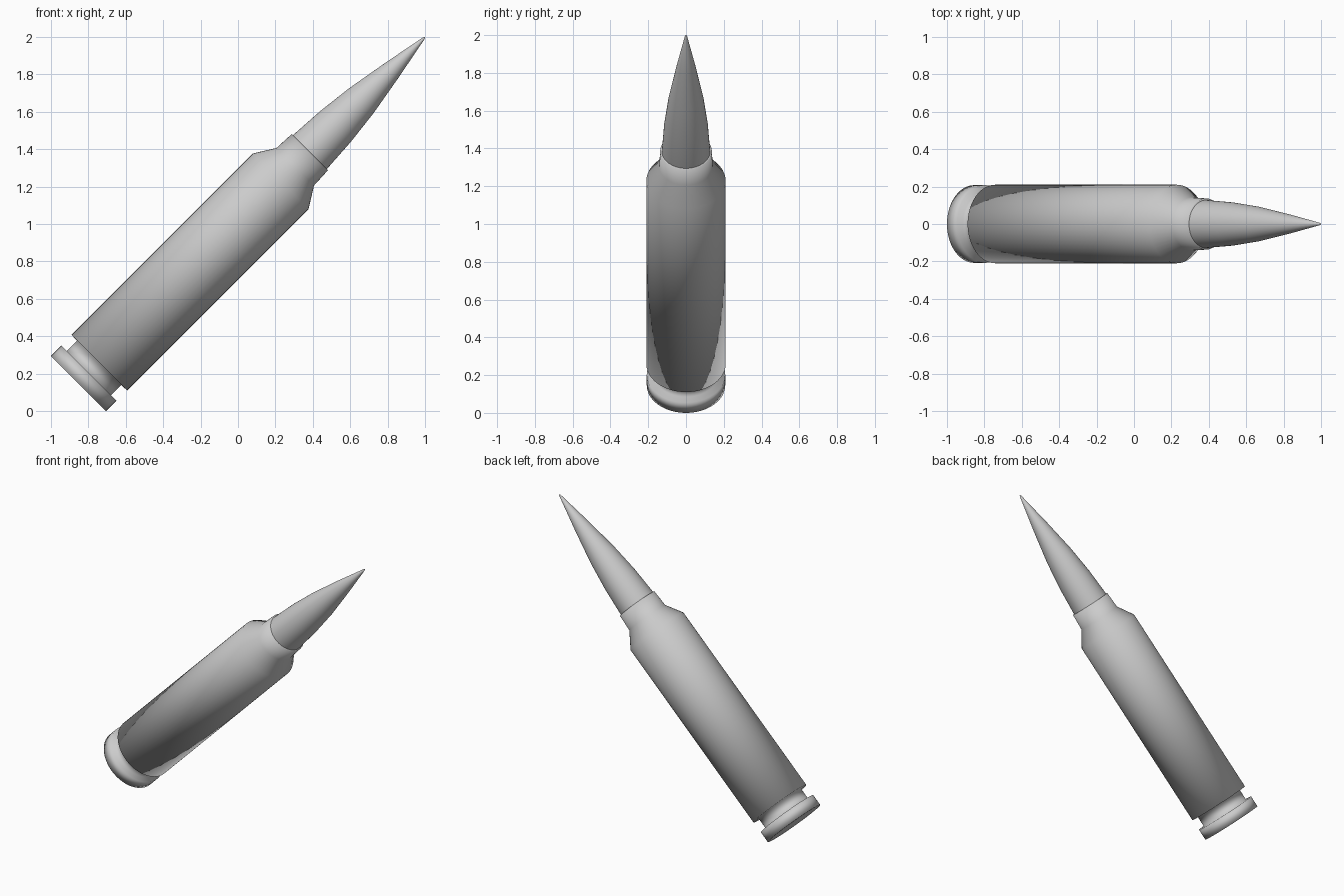
import bpy, bmesh, math
from mathutils import Matrix, Vector

if "Cube" in bpy.data.objects:
    bpy.data.objects.remove(bpy.data.objects["Cube"])

SIDES = 48
# Axis leans 45 degrees in the XZ plane, starting at the base centre
POSE = Matrix.Translation(Vector((-0.853, 0, 0.147))) @ Matrix.Rotation(math.radians(45), 4, 'Y')


def lathe(name, profile):
    """Revolve (radius, height) points, cap both ends and tilt into place."""
    bm = bmesh.new()
    rings = []
    for r, h in profile:
        rings.append([bm.verts.new((r * math.cos(2 * math.pi * i / SIDES),
                                    r * math.sin(2 * math.pi * i / SIDES), h))
                      for i in range(SIDES)])
    for a, b in zip(rings, rings[1:]):
        for i in range(SIDES):
            j = (i + 1) % SIDES
            bm.faces.new((a[i], a[j], b[j], b[i]))
    bm.faces.new(rings[0][::-1])
    bm.faces.new(rings[-1])
    for f in bm.faces:
        f.smooth = True
    bm.transform(POSE)
    mesh = bpy.data.meshes.new(name)
    bm.to_mesh(mesh)
    bm.free()
    obj = bpy.data.objects.new(name, mesh)
    bpy.context.collection.objects.link(obj)
    return obj


# Case: rim, extractor groove, body, shoulder, neck and mouth
lathe("case", [
    (0.195, 0.0), (0.208, 0.0), (0.208, 0.078), (0.168, 0.079), (0.168, 0.156),
    (0.21, 0.158), (0.21, 1.53), (0.142, 1.639),
    (0.137, 1.75), (0.122, 1.751),
])

# Pointed projectile seated in the neck
lathe("projectile", [
    (0.128, 1.735), (0.128, 1.752), (0.116, 1.945), (0.093, 2.14),
    (0.053, 2.37), (0.006, 2.612), (0.002, 2.62),
])
